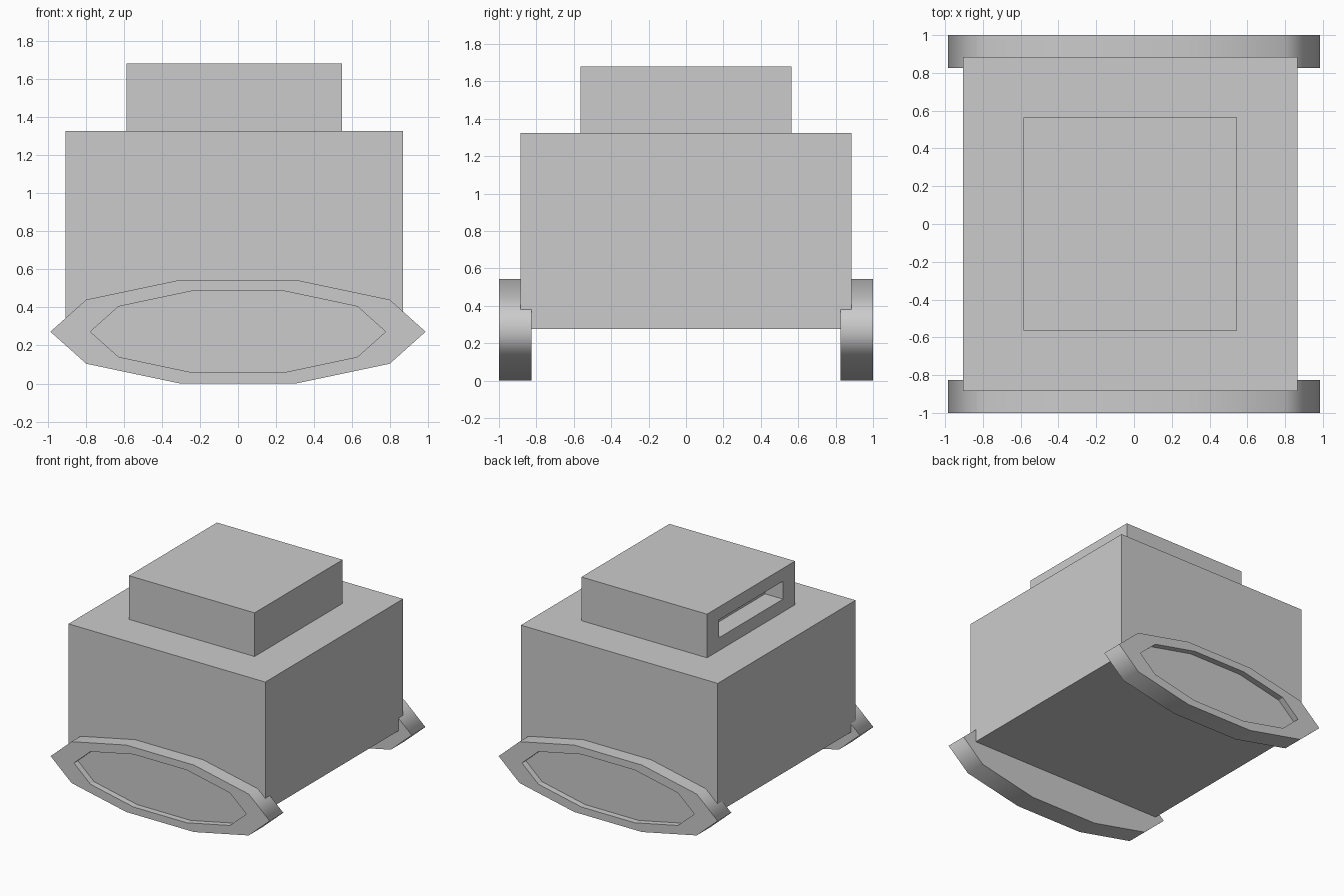
import bpy, bmesh
from math import sin, cos, tau
from mathutils import Vector

if "Cube" in bpy.data.objects:
    bpy.data.objects.remove(bpy.data.objects["Cube"])


def finish(name, bm):
    bmesh.ops.recalc_face_normals(bm, faces=bm.faces[:])
    mesh = bpy.data.meshes.new(name)
    bm.to_mesh(mesh)
    bm.free()
    obj = bpy.data.objects.new(name, mesh)
    bpy.context.collection.objects.link(obj)
    return obj


def box(lo, hi):
    bm = bmesh.new()
    bmesh.ops.create_cube(bm, size=1)
    lo, hi = Vector(lo), Vector(hi)
    bmesh.ops.scale(bm, vec=hi - lo, verts=bm.verts)
    bmesh.ops.translate(bm, vec=(lo + hi) / 2, verts=bm.verts)
    return bm


def recess(bm, face, scale, push):
    """Shrink a copy of the face about its centre, then sink it."""
    inner = bmesh.ops.extrude_discrete_faces(bm, faces=[face])["faces"][0]
    c = inner.calc_center_median()
    for v in inner.verts:
        v.co = c + Vector(a * s for a, s in zip(v.co - c, scale))
    floor = bmesh.ops.extrude_discrete_faces(bm, faces=[inner])["faces"][0]
    bmesh.ops.translate(bm, vec=push, verts=floor.verts)


# Main body
finish("body", box((-0.905, -0.885, 0.275), (0.865, 0.885, 1.325)))

# Raised top block with a shallow slot in its left side
bm = box((-0.585, -0.565, 1.325), (0.545, 0.565, 1.68))
left = min(bm.faces, key=lambda f: f.calc_center_median().x)
recess(bm, left, (1, 0.726, 0.41), (0.16, 0, 0))
finish("top_block", bm)

# Flattened ten-sided skids, front and back, with recessed outer faces
for name, side in (("front_skid", -1), ("back_skid", 1)):
    bm = bmesh.new()
    ring = [bm.verts.new((0.985 * cos(i * tau / 10), side * 0.825,
                          0.272 + 0.286 * sin(i * tau / 10))) for i in range(10)]
    inner_face = bm.faces.new(ring)
    out = bmesh.ops.extrude_face_region(bm, geom=[inner_face], use_keep_orig=True)["geom"]
    bmesh.ops.translate(bm, vec=(0, side * 0.175, 0),
                        verts=[g for g in out if isinstance(g, bmesh.types.BMVert)])
    # Smooth outer rim between sharp cap edges
    for f in bm.faces:
        f.smooth = len(f.verts) == 4
    outer = max((f for f in bm.faces if len(f.verts) == 10),
                key=lambda f: side * f.calc_center_median().y)
    for f in bm.faces:
        if len(f.verts) == 10:
            for e in f.edges:
                e.smooth = False
    recess(bm, outer, (0.787, 1, 0.787), (0, -side * 0.05, 0))
    for f in bm.faces:
        rim = all(abs(abs(v.co.y) - 0.825) < 1e-4 or abs(abs(v.co.y) - 1) < 1e-4
                  for v in f.verts)
        ys = [v.co.y for v in f.verts]
        f.smooth = rim and max(ys) - min(ys) > 0.1
    finish(name, bm)
